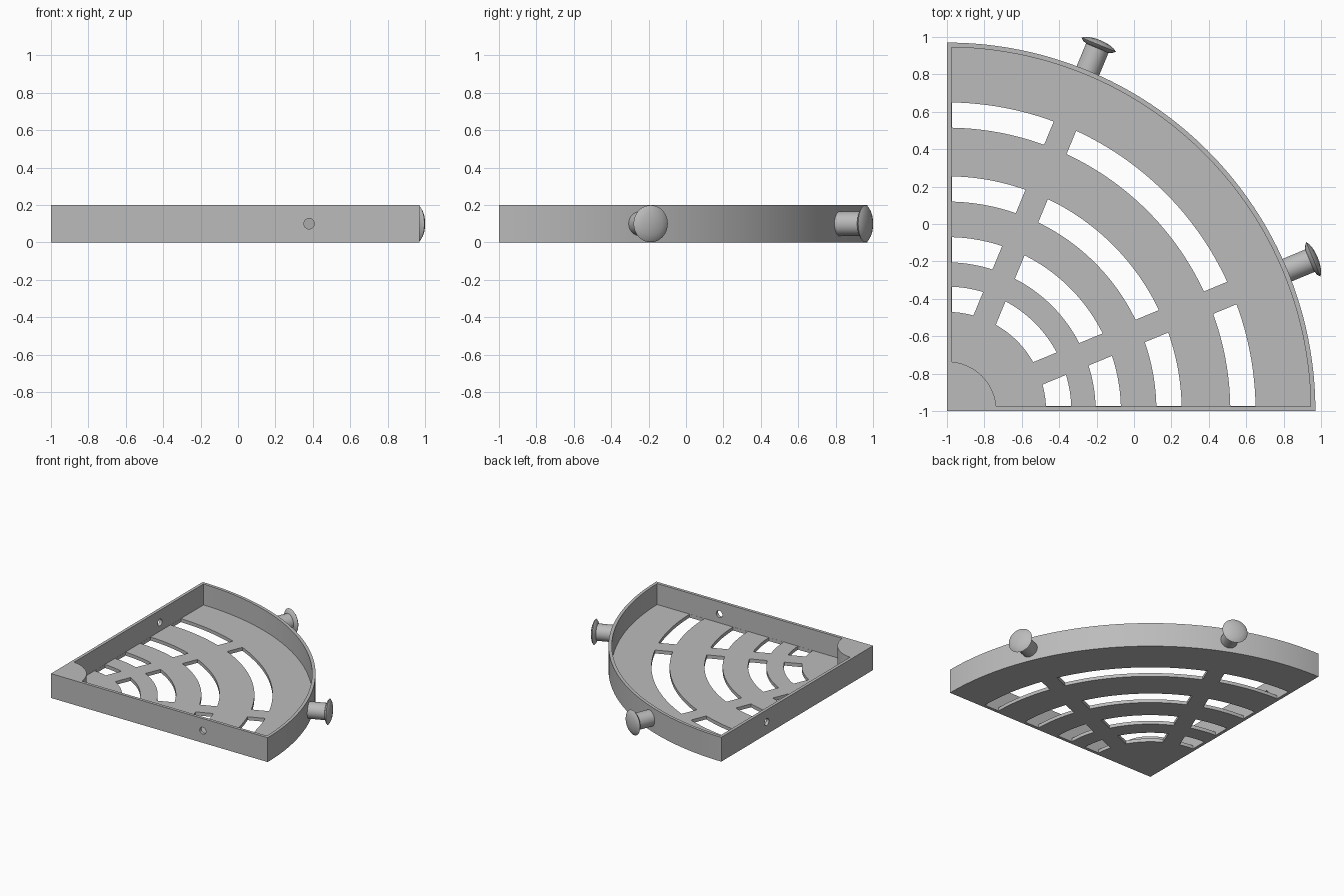
import bpy
import bmesh
from math import asin, cos, sin, pi, radians
from mathutils import Matrix, Vector

if "Cube" in bpy.data.objects:
    bpy.data.objects.remove(bpy.data.objects["Cube"])

HEIGHT, FLOOR, WALL = 0.2, 0.028, 0.025
OUTER = 1.97
CORNER = Vector((-1, -1, 0))
SPOKES = (radians(22.5), radians(67.5))
SPOKE_HALF = 0.065

grey = bpy.data.materials.new("light grey")
grey.use_nodes = True
grey.diffuse_color = (0.5, 0.5, 0.5, 1)
grey.node_tree.nodes["Principled BSDF"].inputs["Base Color"].default_value = (0.5, 0.5, 0.5, 1)


def make_object(name, bm):
    bmesh.ops.recalc_face_normals(bm, faces=bm.faces)
    mesh = bpy.data.meshes.new(name)
    bm.to_mesh(mesh)
    bm.free()
    mesh.materials.append(grey)
    obj = bpy.data.objects.new(name, mesh)
    bpy.context.collection.objects.link(obj)
    return obj


def prism(name, outline, z0, z1):
    bm = bmesh.new()
    face = bm.faces.new([bm.verts.new(CORNER + Vector((x, y, z0))) for x, y in outline])
    up = bmesh.ops.extrude_face_region(bm, geom=[face])["geom"]
    verts = [v for v in up if isinstance(v, bmesh.types.BMVert)]
    bmesh.ops.translate(bm, verts=verts, vec=(0, 0, z1 - z0))
    return make_object(name, bm)


def arc(r, a0, a1, steps):
    return [(r * cos(a0 + (a1 - a0) * i / steps), r * sin(a0 + (a1 - a0) * i / steps))
            for i in range(steps + 1)]


def band(r0, r1, start, end, gap0, gap1, steps):
    """Arc band whose straight ends stay parallel to the start and end rays."""
    inner = arc(r0, start + asin(gap0 / r0), end - asin(gap1 / r0), steps)
    outer = arc(r1, start + asin(gap0 / r1), end - asin(gap1 / r1), steps)
    return inner + outer[::-1]


def select_only(obj):
    bpy.ops.object.select_all(action="DESELECT")
    obj.select_set(True)
    bpy.context.view_layer.objects.active = obj


def cut(obj, cutter):
    mod = obj.modifiers.new("cut", "BOOLEAN")
    mod.operation, mod.solver, mod.object = "DIFFERENCE", "EXACT", cutter
    select_only(obj)
    bpy.ops.object.modifier_apply(modifier=mod.name)
    bpy.data.objects.remove(cutter)


# Quarter-round tray, hollowed out around a solid corner
tray = prism("tray", [(0, 0)] + arc(OUTER, 0, pi / 2, 72), 0, HEIGHT)
cut(tray, prism("pocket_cutter",
                band(0.265, OUTER - WALL, 0, pi / 2, WALL, WALL, 72), FLOOR, 0.3))

# Curved drain slots between the two spokes
edge = WALL + 0.001
sectors = ((0, SPOKES[0], edge, SPOKE_HALF, 12),
           (*SPOKES, SPOKE_HALF, SPOKE_HALF, 24),
           (SPOKES[1], pi / 2, SPOKE_HALF, edge, 12))
for r0, r1 in ((0.53, 0.665), (0.795, 0.93), (1.12, 1.255), (1.515, 1.65)):
    for sector in sectors:
        cut(tray, prism("slot_cutter", band(r0, r1, *sector), -0.1, 0.1))

# Round screw hole in each straight wall
for along, axis, turn in (((1.38, 0, 0.1), "X", pi / 2), ((0, 1.38, 0.1), "Y", pi / 2)):
    bm = bmesh.new()
    bmesh.ops.create_cone(bm, cap_ends=True, segments=24, radius1=0.028, radius2=0.028, depth=0.2)
    bmesh.ops.transform(bm, verts=bm.verts,
                        matrix=Matrix.Translation(CORNER + Vector(along)) @ Matrix.Rotation(turn, 4, axis))
    cut(tray, make_object("hole_cutter", bm))


# Mushroom-headed pegs on the curved wall, in line with the spokes
def peg(name, angle):
    profile = [(0, 1.955), (0.065, 1.955), (0.065, 2.1), (0.085, 2.108), (0.099, 2.12),
               (0.085, 2.13), (0.06, 2.139), (0.03, 2.144), (0, 2.146)]
    bm = bmesh.new()
    verts = [bm.verts.new((r, 0, z)) for r, z in profile]
    edges = [bm.edges.new(pair) for pair in zip(verts, verts[1:])]
    bmesh.ops.spin(bm, geom=verts + edges, cent=(0, 0, 0), axis=(0, 0, 1),
                   angle=2 * pi, steps=40, use_merge=True)
    bmesh.ops.remove_doubles(bm, verts=bm.verts, dist=0.0001)
    place = (Matrix.Translation(CORNER + Vector((0, 0, HEIGHT / 2)))
             @ Matrix.Rotation(angle, 4, "Z") @ Matrix.Rotation(pi / 2, 4, "Y"))
    bmesh.ops.transform(bm, verts=bm.verts, matrix=place)
    return make_object(name, bm)


pegs = [peg("right_peg", SPOKES[0]), peg("back_peg", SPOKES[1])]

for obj in [tray] + pegs:
    select_only(obj)
    bpy.ops.object.shade_smooth_by_angle(angle=radians(30))
